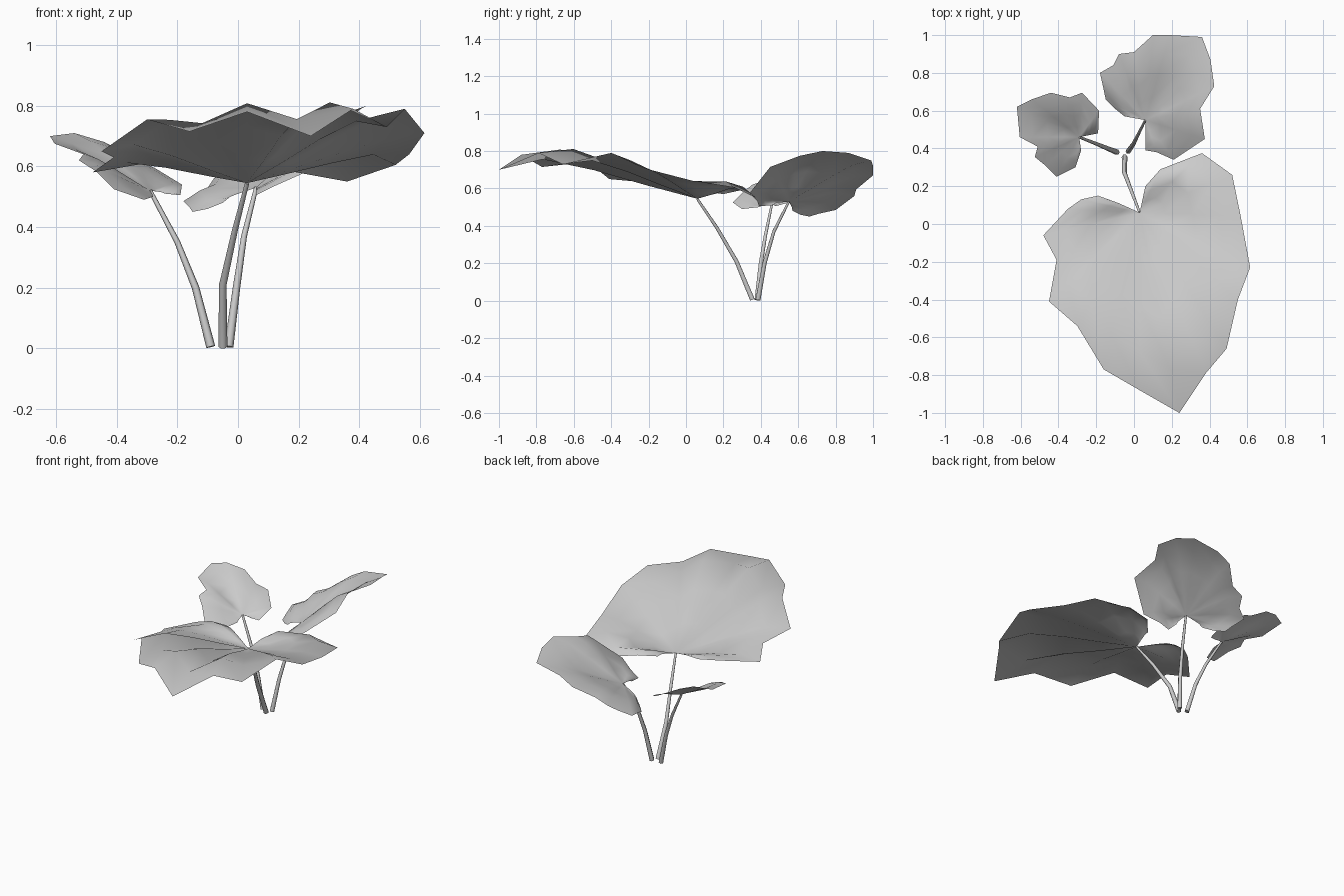
import bpy, bmesh, math
from mathutils import Vector


def finish(name, bm, angle):
    mesh = bpy.data.meshes.new(name)
    bm.to_mesh(mesh)
    bm.free()
    obj = bpy.data.objects.new(name, mesh)
    bpy.context.collection.objects.link(obj)
    for o in bpy.context.selected_objects:
        o.select_set(False)
    obj.select_set(True)
    bpy.context.view_layer.objects.active = obj
    bpy.ops.object.shade_smooth_by_angle(angle=math.radians(angle))
    return obj


def leaf(name, root, rim, bulge=0):
    """Open fan of strips from the stalk to the rim; a 4th rim value is that ray's arch."""
    bm = bmesh.new()
    root = Vector(root)
    centre = bm.verts.new(root)
    rays = []
    for p in rim:
        end = Vector(p[:3])
        height = p[3] if len(p) > 3 else bulge * min(1, (end - root).length / 0.35)
        ray = [centre]
        for t, arch in ((0.25, 0.35), (0.52, 0.8), (0.78, 1.0), (1, 0)):
            v = root.lerp(end, t)
            v.z += height * arch
            ray.append(bm.verts.new(v))
        rays.append(ray)
    for a, b in zip(rays, rays[1:]):
        bm.faces.new((centre, b[1], a[1]))
        for i in range(1, 4):
            bm.faces.new((a[i], b[i], b[i + 1], a[i + 1]))
    bmesh.ops.recalc_face_normals(bm, faces=bm.faces)
    if sum(f.normal.z for f in bm.faces) < 0:
        bmesh.ops.reverse_faces(bm, faces=bm.faces)
    return finish(name, bm, 75)


def stalk(name, path, r0=0.015, r1=0.007, sides=6):
    """Tapered tube along a few points."""
    bm = bmesh.new()
    pts = [Vector(p) for p in path]
    rings = []
    for i, p in enumerate(pts):
        d = (pts[min(i + 1, len(pts) - 1)] - pts[max(i - 1, 0)]).normalized()
        u = d.cross(Vector((0, 1, 0))).normalized()
        w = d.cross(u)
        r = r0 + (r1 - r0) * i / (len(pts) - 1)
        rings.append([bm.verts.new(p + r * (math.cos(a) * u + math.sin(a) * w))
                      for a in (math.tau * k / sides for k in range(sides))])
    for a, b in zip(rings, rings[1:]):
        for k in range(sides):
            n = (k + 1) % sides
            bm.faces.new((a[k], a[n], b[n], b[k]))
    bm.faces.new(rings[0])
    bm.faces.new(rings[-1])
    bmesh.ops.recalc_face_normals(bm, faces=bm.faces)
    return finish(name, bm, 62)


# large front leaf
leaf("large_leaf", (0.03, 0.06, 0.545), [
    (-0.08, 0.11, 0.58, 0.0), (-0.19, 0.15, 0.60, 0.015), (-0.28, 0.13, 0.61, 0.02),
    (-0.35, 0.08, 0.605, 0.025), (-0.48, -0.06, 0.58, 0.04), (-0.41, -0.19, 0.63, 0.035),
    (-0.45, -0.41, 0.65, 0.045), (-0.30, -0.54, 0.755, 0.045), (-0.16, -0.77, 0.715, 0.065),
    (0.03, -0.88, 0.78, 0.08), (0.24, -1.0, 0.70, 0.09), (0.38, -0.79, 0.79, 0.075),
    (0.49, -0.66, 0.73, 0.06), (0.55, -0.40, 0.79, 0.015), (0.615, -0.23, 0.71, 0.015),
    (0.565, 0.04, 0.64, 0.02), (0.52, 0.26, 0.605, 0.045), (0.36, 0.375, 0.55, 0.06),
    (0.14, 0.29, 0.59, 0.03), (0.06, 0.20, 0.57, 0.01)])

# middle leaf, tilted toward the left
leaf("middle_leaf", (0.06, 0.55, 0.53), [
    (-0.05, 0.57, 0.48), (-0.10, 0.61, 0.46), (-0.15, 0.66, 0.45),
    (-0.16, 0.71, 0.465), (-0.18, 0.80, 0.485), (-0.11, 0.84, 0.515),
    (-0.08, 0.90, 0.56), (0.0, 0.91, 0.595), (0.10, 1.0, 0.67),
    (0.19, 1.0, 0.72), (0.36, 0.99, 0.75), (0.405, 0.87, 0.79),
    (0.425, 0.73, 0.80), (0.35, 0.61, 0.775), (0.375, 0.45, 0.715),
    (0.21, 0.34, 0.575), (0.12, 0.38, 0.535), (0.06, 0.39, 0.505),
    (0.06, 0.46, 0.51)], 0.025)

# small leaf, tilted toward the right
leaf("small_leaf", (-0.29, 0.46, 0.52), [
    (-0.24, 0.47, 0.51), (-0.19, 0.48, 0.505), (-0.185, 0.60, 0.54),
    (-0.275, 0.695, 0.595), (-0.34, 0.67, 0.625), (-0.44, 0.695, 0.68),
    (-0.54, 0.66, 0.71), (-0.62, 0.62, 0.70), (-0.605, 0.46, 0.675),
    (-0.51, 0.41, 0.64), (-0.525, 0.355, 0.62), (-0.47, 0.31, 0.585),
    (-0.41, 0.25, 0.525), (-0.31, 0.30, 0.49), (-0.28, 0.39, 0.50)], 0.015)

# stalks
stalk("large_leaf_stalk", [(-0.05, 0.355, 0.005), (-0.05, 0.27, 0.21),
                           (-0.01, 0.165, 0.39), (0.03, 0.06, 0.545)])
stalk("middle_leaf_stalk", [(-0.03, 0.385, 0.005), (-0.005, 0.42, 0.20),
                            (0.02, 0.47, 0.37), (0.06, 0.55, 0.53)])
stalk("small_leaf_stalk", [(-0.09, 0.38, 0.005), (-0.14, 0.40, 0.20),
                           (-0.20, 0.425, 0.35), (-0.29, 0.46, 0.52)])
